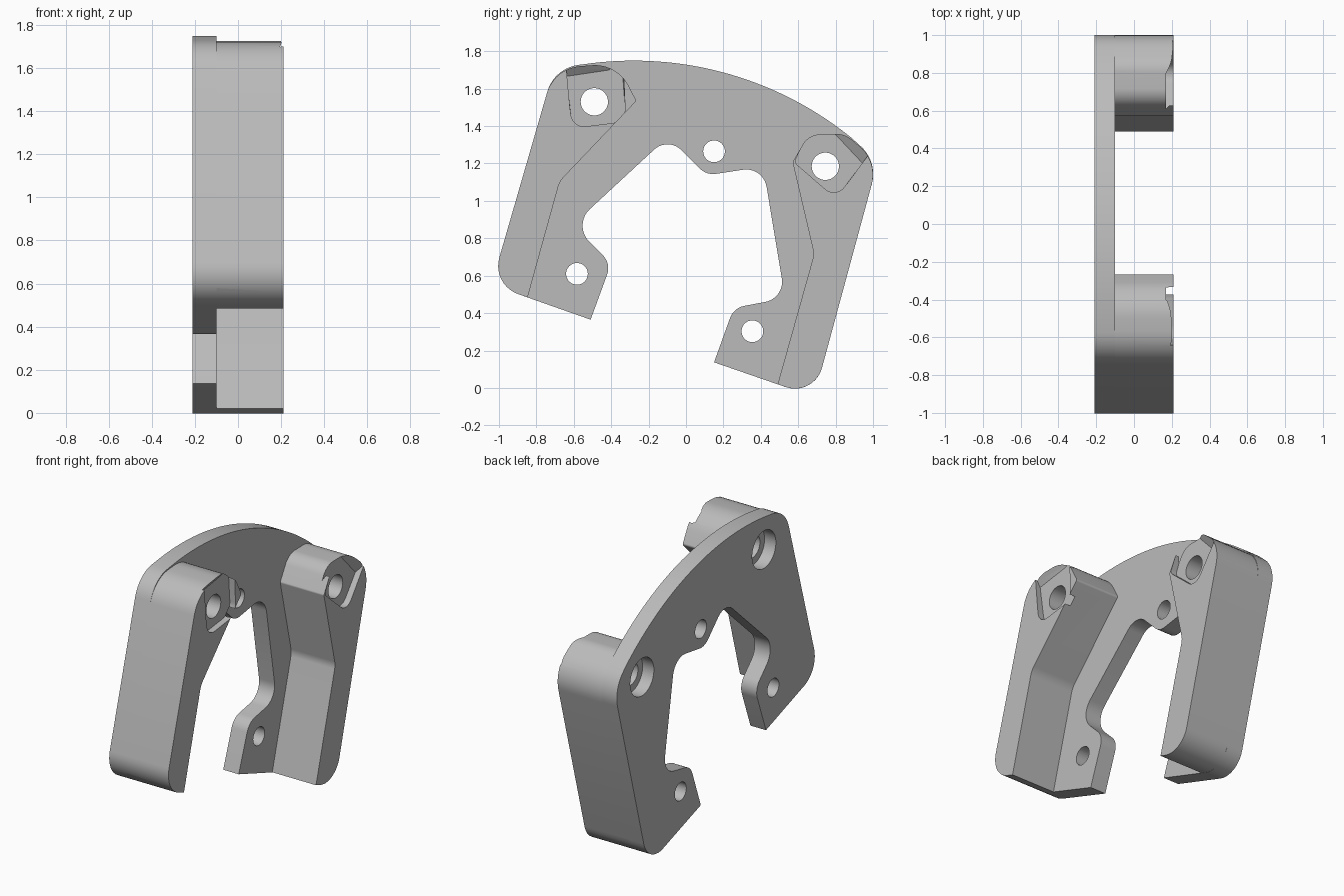
import bpy, bmesh, math
from mathutils import Vector

if "Cube" in bpy.data.objects:
    bpy.data.objects.remove(bpy.data.objects["Cube"])

grey = bpy.data.materials.new("grey")
grey.diffuse_color = (0.5, 0.5, 0.5, 1)
grey.use_nodes = True
grey.node_tree.nodes["Principled BSDF"].inputs["Base Color"].default_value = grey.diffuse_color


def rounded(corners, steps=10):
    """Turn (y, z, radius) corners into an outline with filleted corners."""
    out = []
    n = len(corners)
    for i, (y, z, r) in enumerate(corners):
        p = Vector((y, z))
        if r == 0:
            out.append(p)
            continue
        a = (Vector(corners[i - 1][:2]) - p).normalized()
        b = (Vector(corners[(i + 1) % n][:2]) - p).normalized()
        half = a.angle(b) / 2
        centre = p + (a + b).normalized() * r / math.sin(half)
        t = r / math.tan(half)
        s, e = p + a * t - centre, p + b * t - centre
        sweep = s.angle(e)
        for k in range(steps + 1):
            f = k / steps
            out.append(centre + (s * math.sin((1 - f) * sweep) + e * math.sin(f * sweep)) / math.sin(sweep))
    return out


def loft(name, low, high, x0, x1):
    """Solid between two outlines of equal point count, lying at x0 and x1."""
    bm = bmesh.new()
    a = [bm.verts.new((x0, p[0], p[1])) for p in low]
    b = [bm.verts.new((x1, p[0], p[1])) for p in high]
    bm.faces.new(a)
    bm.faces.new(b)
    for i in range(len(a)):
        j = (i + 1) % len(a)
        bm.faces.new((a[i], a[j], b[j], b[i]))
    bmesh.ops.recalc_face_normals(bm, faces=bm.faces)
    me = bpy.data.meshes.new(name)
    bm.to_mesh(me)
    bm.free()
    ob = bpy.data.objects.new(name, me)
    bpy.context.collection.objects.link(ob)
    me.materials.append(grey)
    return ob


def prism(name, corners, x0, x1):
    pts = rounded(corners)
    return loft(name, pts, pts, x0, x1)


def cylinder(name, y, z, r, x0, x1, n=48):
    pts = [(y + r * math.cos(2 * math.pi * k / n), z + r * math.sin(2 * math.pi * k / n)) for k in range(n)]
    return loft(name, pts, pts, x0, x1)


def combine(body, other, op):
    bpy.context.view_layer.objects.active = body
    m = body.modifiers.new(op, 'BOOLEAN')
    m.operation, m.object, m.solver = op, other, 'EXACT'
    bpy.ops.object.modifier_apply(modifier=m.name)
    bpy.data.objects.remove(other)


BACK, STEP, FRONT = -0.21, -0.10, 0.21

# Back plate: arched top edge, two legs and a waved inner opening
arch = []
for k in range(33):
    y = -0.5 + 1.38 * k / 32
    arch.append((y, -0.10 + math.sqrt(1.85 ** 2 - (y + 0.28) ** 2), 0))
plate = prism("bracket", [
    (-0.51, 0.365, 0), (-1.04, 0.552, 0.16), (-0.705, 1.71, 0.2), *arch,
    (1.026, 1.21, 0.2), (0.685, -0.048, 0.15), (0.15, 0.137, 0),
    (0.255, 0.428, 0.1), (0.53, 0.48, 0.11), (0.413, 1.183, 0.11),
    (0.11, 1.137, 0.1), (-0.096, 1.343, 0.105), (-0.606, 0.871, 0.12),
    (-0.40, 0.665, 0.1)], BACK, STEP)

# Thick arm blocks on the plate
left_arm = prism("left_arm", [
    (-0.847, 0.484, 0), (-1.04, 0.552, 0.16), (-0.705, 1.71, 0.2),
    (-0.37, 1.735, 0.2), (-0.265, 1.535, 0.015), (-0.675, 1.105, 0.12)], STEP, FRONT)
right_arm = prism("right_arm", [
    (0.49, 0.02, 0), (0.685, 0.715, 0.1), (0.57, 1.207, 0.015),
    (0.655, 1.355, 0.11), (0.85, 1.358, 0.12), (1.026, 1.21, 0.2),
    (0.685, -0.048, 0.15)], STEP, FRONT)
for arm in (left_arm, right_arm):
    combine(plate, arm, 'UNION')


# Shallow pockets around the arm holes, with a sloped outer wall
def pocket(corners, slope, count):
    """The first `count` corners are sharp and lean outwards by slope."""
    low = rounded(corners)
    high = [p + Vector(slope) if i < count else p for i, p in enumerate(low)]
    combine(plate, loft("pocket", low, high, 0.17, 0.22), 'DIFFERENCE')


pocket([(-0.345, 1.76, 0), (-0.41, 1.70, 0), (-0.645, 1.665, 0),
        (-0.605, 1.39, 0.07), (-0.32, 1.425, 0.08)], (0.005, 0.07), 3)
pocket([(0.67, 1.42, 0), (0.79, 1.365, 0), (0.945, 1.2, 0),
        (0.80, 1.015, 0.07), (0.58, 1.205, 0.03)], (0.04, 0.06), 3)

# Through holes, with counterbores on the back of the two arm holes
for y, z in ((0.15, 1.265), (-0.583, 0.61), (0.355, 0.303)):
    combine(plate, cylinder("hole", y, z, 0.058, -0.3, 0.0), 'DIFFERENCE')
for y, z in ((-0.49, 1.53), (0.745, 1.185)):
    combine(plate, cylinder("bore", y, z, 0.073, -0.3, 0.3), 'DIFFERENCE')
    combine(plate, cylinder("counterbore", y, z, 0.12, -0.3, BACK + 0.08), 'DIFFERENCE')

# Smooth fillets, crisp edges
bpy.ops.object.select_all(action='DESELECT')
plate.select_set(True)
bpy.context.view_layer.objects.active = plate
bpy.ops.object.shade_smooth_by_angle(angle=math.radians(25))
